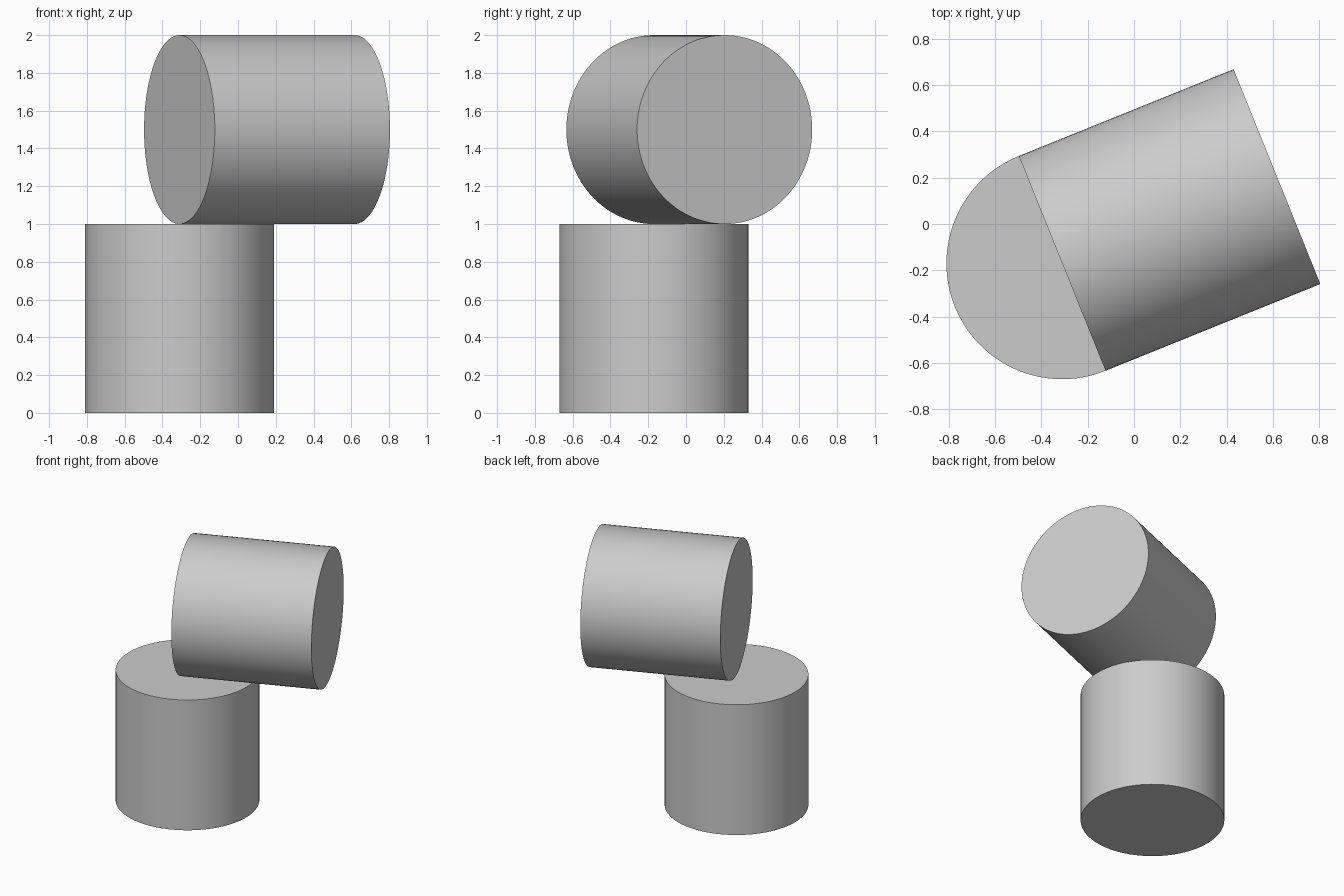
import bpy
from math import radians, cos, sin

cube = bpy.data.objects.get("Cube")
if cube:
    bpy.data.objects.remove(cube, do_unlink=True)

# One plain grey for both drums
grey = bpy.data.materials.new("plain_grey")
grey.use_nodes = True
colour = (0.6, 0.6, 0.6, 1)
grey.diffuse_color = colour
grey.node_tree.nodes["Principled BSDF"].inputs["Base Color"].default_value = colour

RADIUS, LENGTH = 0.5, 1.0
BASE_X, BASE_Y = -0.31, -0.17
TURN = radians(22)


def drum(name, location, rotation=(0, 0, 0)):
    bpy.ops.mesh.primitive_cylinder_add(vertices=96, radius=RADIUS, depth=LENGTH,
                                        location=location, rotation=rotation)
    obj = bpy.context.object
    obj.name = name
    obj.data.materials.append(grey)
    bpy.ops.object.shade_smooth_by_angle(angle=radians(30))
    return obj


# Standing drum, with its top at half height
drum("upright_cylinder", (BASE_X, BASE_Y, LENGTH / 2))

# Lying drum, whose near end starts above the standing drum's axis
drum("lying_cylinder",
     (BASE_X + cos(TURN) * LENGTH / 2, BASE_Y + sin(TURN) * LENGTH / 2, LENGTH + RADIUS),
     (0, radians(90), TURN))
